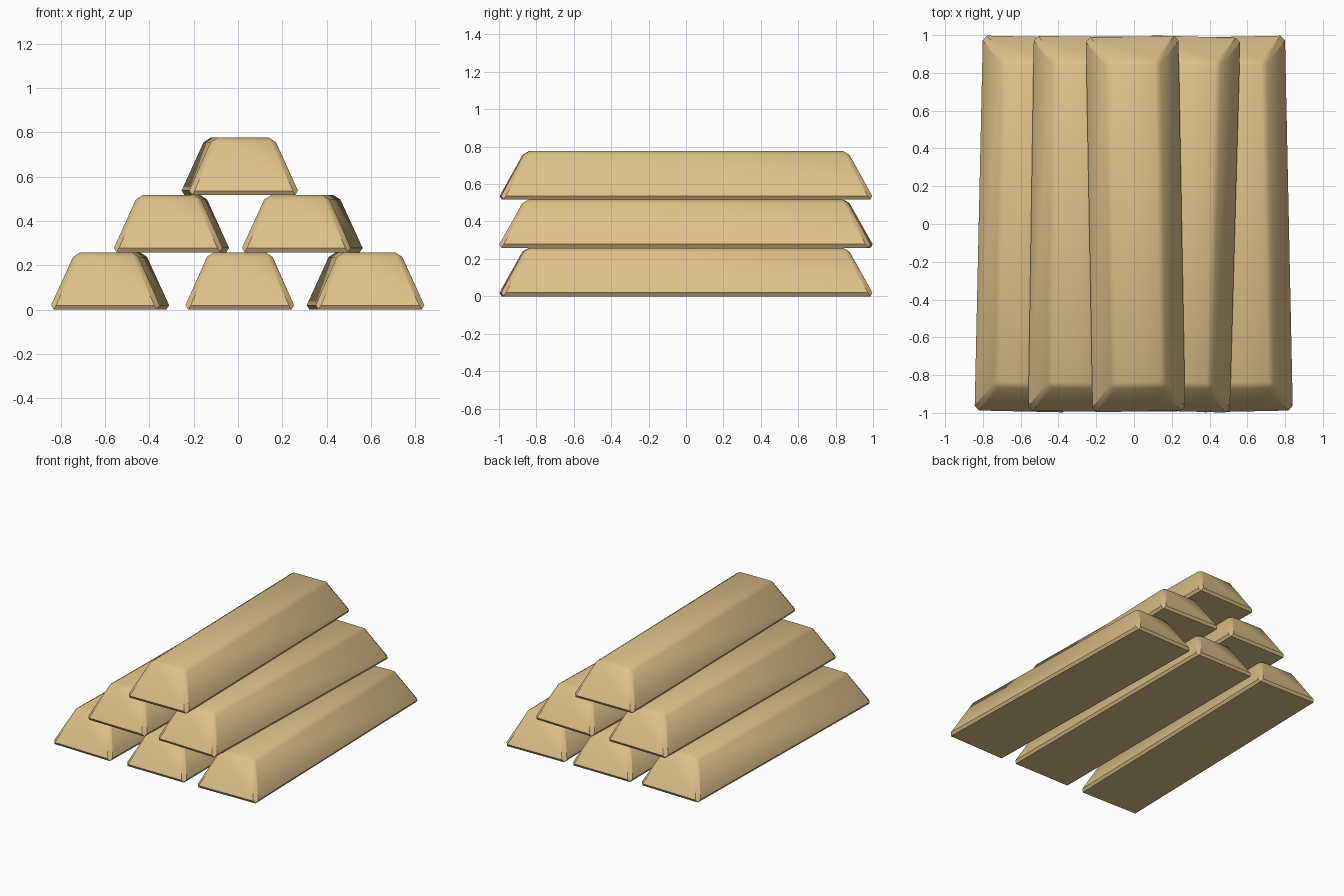
import bpy
import math

if "Cube" in bpy.data.objects:
    bpy.data.objects.remove(bpy.data.objects["Cube"])

gold = bpy.data.materials.new("pale_gold")
gold.diffuse_color = (0.72, 0.53, 0.25, 1)
gold.use_nodes = True
gold.node_tree.nodes["Principled BSDF"].inputs["Base Color"].default_value = gold.diffuse_color

HEIGHT = 0.2585          # one ingot layer
BASE = (0.254, 1.003)    # half width, half length at the bottom
TOP = (0.139, 0.861)     # half width, half length at the top


def ingot(name, x, layer, turn):
    """Tapered block with chamfered edges, slightly turned about z."""
    bpy.ops.mesh.primitive_cube_add(size=2)
    ob = bpy.context.object
    ob.name = name
    for v in ob.data.vertices:
        half = TOP if v.co.z > 0 else BASE
        v.co = (v.co.x * half[0], v.co.y * half[1], HEIGHT if v.co.z > 0 else 0)
    bev = ob.modifiers.new("chamfer", 'BEVEL')
    bev.width = 0.022
    bev.segments = 1
    bev.limit_method = 'NONE'
    bpy.ops.object.modifier_apply(modifier=bev.name)
    # soft top rim, crisp ends and base
    bpy.ops.object.shade_smooth_by_angle(angle=math.radians(36))
    ob.location = (x, 0, layer * HEIGHT)
    ob.rotation_euler.z = turn
    ob.data.materials.append(gold)


# bottom row
ingot("bottom_left_ingot", -0.577, 0, -0.022)
ingot("bottom_middle_ingot", 0.008, 0, 0.0)
ingot("bottom_right_ingot", 0.575, 0, 0.021)
# middle row
ingot("middle_left_ingot", -0.30, 1, -0.015)
ingot("middle_right_ingot", 0.29, 1, -0.028)
# top
ingot("top_ingot", 0.008, 2, 0.018)
